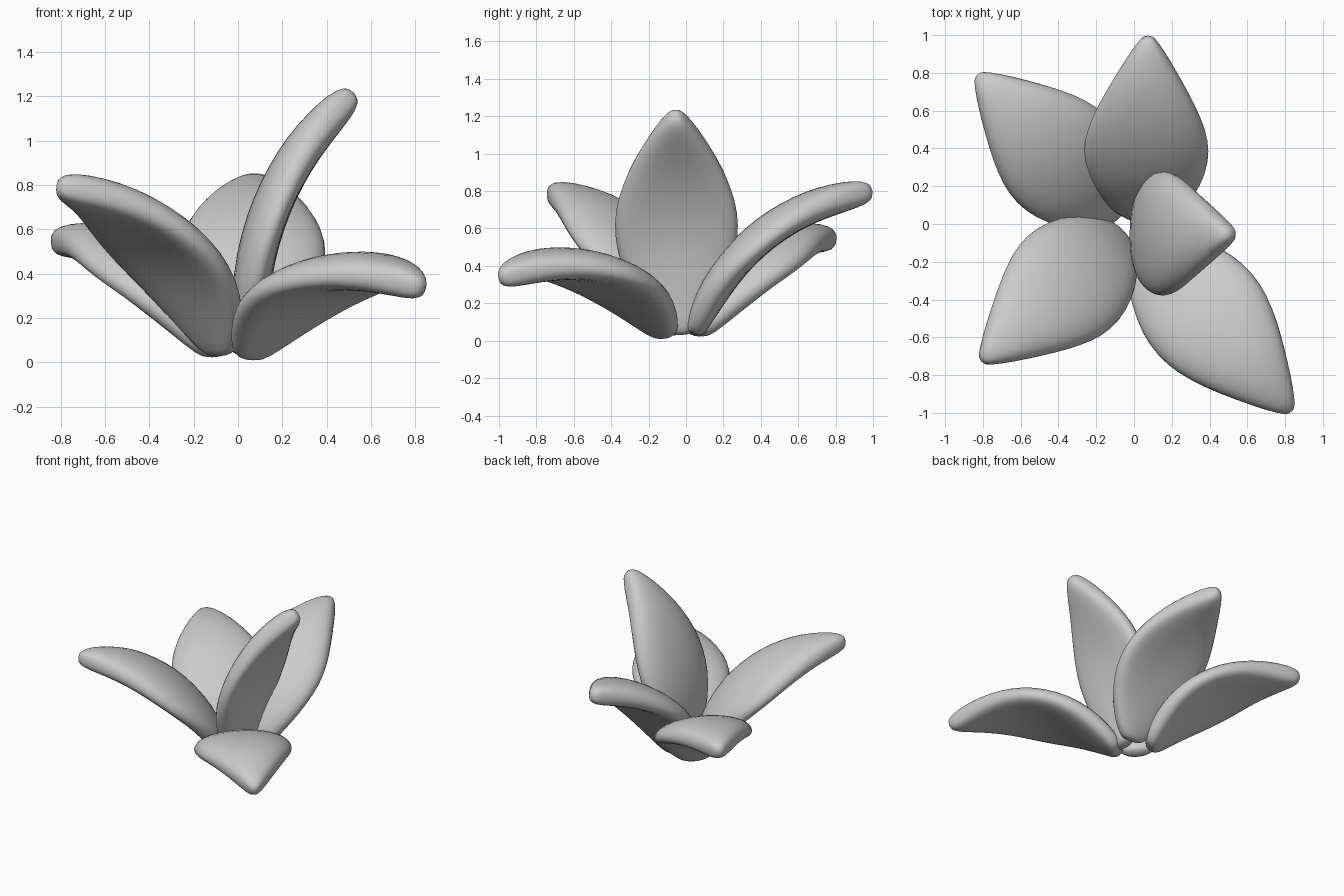
import bpy, bmesh, math
from mathutils import Vector

if "Cube" in bpy.data.objects:
    bpy.data.objects.remove(bpy.data.objects["Cube"])

# half-width and thickness along the petal: (position, half width, thickness)
PROFILE = [(0, .06, .07), (.02, .11, .11), (.1, .19, .15), (.2, .265, .175), (.33, .325, .18),
           (.46, .342, .18), (.58, .32, .18), (.7, .265, .18), (.8, .20, .175),
           (.9, .125, .16), (.97, .06, .13), (1.0, .022, .06)]
SIDES = 16


def spow(v, e):
    return math.copysign(abs(v) ** e, v)


def petal(name, base, tip, bulge):
    base, tip = Vector(base), Vector(tip)
    chord = tip - base
    side = Vector((0, 0, 1)).cross(chord).normalized()
    up = chord.cross(side).normalized()
    bm = bmesh.new()
    rings = []
    for s, w, t in PROFILE:
        # arched spine, steeper near the base, with its local normal
        c = base + chord * s + up * (4 * bulge * s * (1 - s))
        tangent = (chord + up * (4 * bulge * (1 - 2 * s))).normalized()
        n = tangent.cross(side).normalized()
        droop = .045 * min(1, s / .5)
        ring = []
        for i in range(SIDES):
            a = 2 * math.pi * i / SIDES
            x = w * spow(math.cos(a), .85)
            # edges droop so the underside is dished
            z = t / 2 * spow(math.sin(a), .75) - droop * (x / .335) ** 2 + .008
            ring.append(bm.verts.new(c + side * x + n * z))
        rings.append(ring)
    for r0, r1 in zip(rings, rings[1:]):
        for i in range(SIDES):
            j = (i + 1) % SIDES
            bm.faces.new((r0[i], r0[j], r1[j], r1[i]))
    bm.faces.new(rings[0])
    bm.faces.new(rings[-1])
    bmesh.ops.recalc_face_normals(bm, faces=bm.faces)
    for f in bm.faces:
        f.smooth = True
    mesh = bpy.data.meshes.new(name)
    bm.to_mesh(mesh)
    bm.free()
    ob = bpy.data.objects.new(name, mesh)
    bpy.context.collection.objects.link(ob)
    sub = ob.modifiers.new("smooth", 'SUBSURF')
    sub.levels = sub.render_levels = 1


# five petals fanned around the centre: base, tip, arch height
petal("upright_petal", (.075, -.05, .03), (.53, -.055, 1.21), .17)
petal("back_petal", (.06, .05, .03), (.075, 1.0, .79), .19)
petal("back_left_petal", (-.10, .06, .03), (-.83, .79, .53), .19)
petal("front_left_petal", (-.08, -.07, .03), (-.81, -.73, .785), .19)
petal("front_right_petal", (.05, -.11, .02), (.83, -.99, .32), .22)
